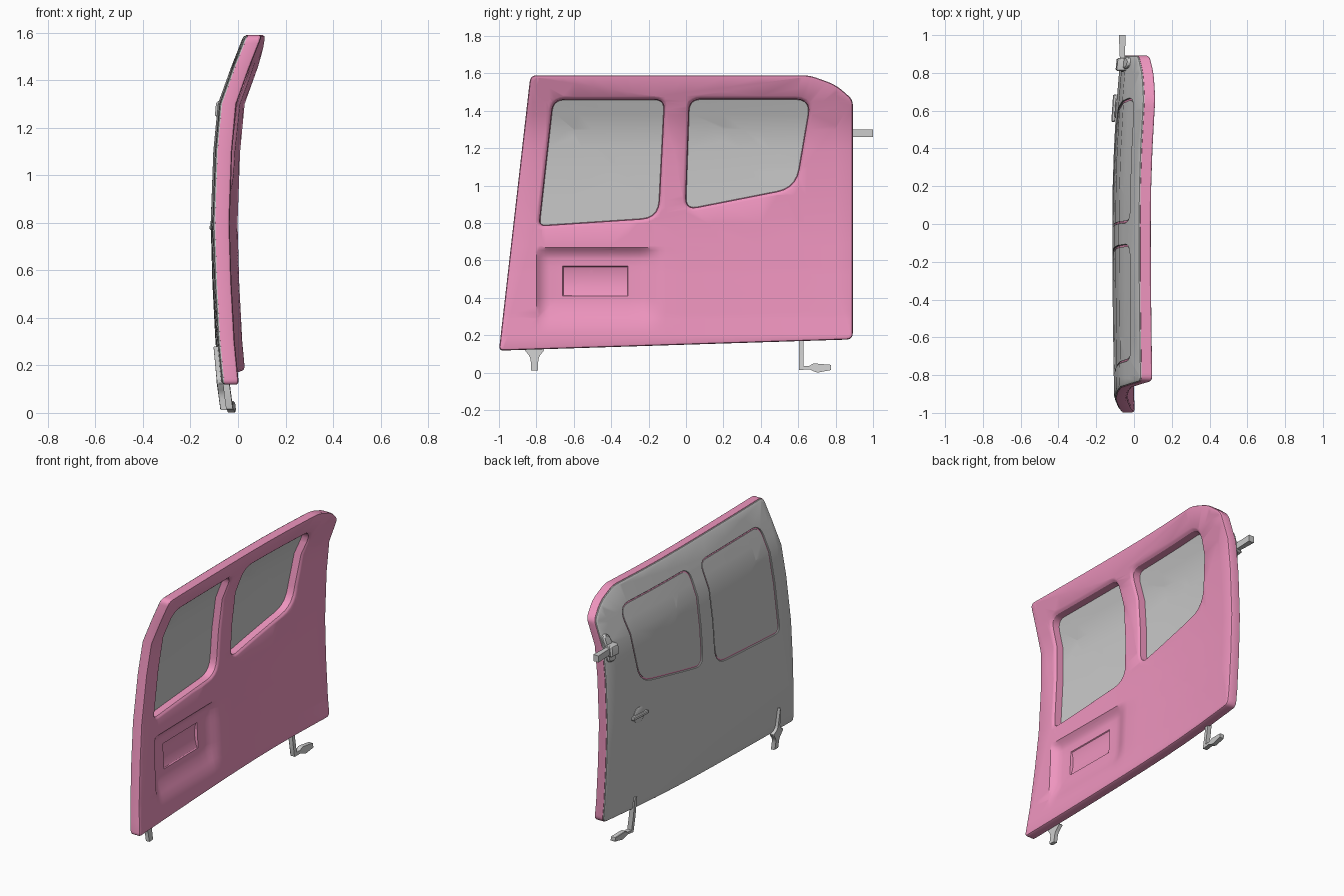
import bpy, bmesh, math
from mathutils import Vector

if "Cube" in bpy.data.objects:
    bpy.data.objects.remove(bpy.data.objects["Cube"])

PINK = bpy.data.materials.new("pink_trim")
PINK.diffuse_color = (0.86, 0.30, 0.52, 1)
PINK.use_nodes = True
PINK.node_tree.nodes["Principled BSDF"].inputs["Base Color"].default_value = PINK.diffuse_color

# Side profile of the outer surface: (z, x)
PROFILE = [(0.0, -0.062), (0.12, -0.078), (0.3, -0.095), (0.55, -0.108), (0.8, -0.115),
           (1.1, -0.104), (1.3, -0.085), (1.45, -0.031), (1.6, 0.028)]


def surface(y, z):
    x = PROFILE[-1][1]
    for (z0, x0), (z1, x1) in zip(PROFILE, PROFILE[1:]):
        if z <= z1:
            x = x0 + (x1 - x0) * (z - z0) / (z1 - z0)
            break
    return x + (0.045 * (y / 0.9) ** 2 if y > 0 else 0.012 * y * y)


def clamp(t):
    return max(0.0, min(1.0, t))


def recess(y, z):
    """Depth of the armrest recess and its concave pull cup."""
    crisp = lambda t: 1 - (1 - clamp(t)) ** 2
    soft = lambda t: clamp(t) ** 2 * (3 - 2 * clamp(t))
    d = 0.036 * crisp((0.67 - z) / 0.07) * crisp((y + 0.80) / 0.07)
    d *= soft((-0.11 - y) / 0.14) * soft((z - 0.22) / 0.17)
    if -0.658 < y < -0.312 and 0.412 < z < 0.568:
        d += 0.004 + 0.014 * (1 - ((z - 0.49) / 0.08) ** 2)
    return d


def rounded(corners, n=5):
    """Closed counter-clockwise outline from (y, z, corner length)."""
    pts = []
    for i, (y, z, r) in enumerate(corners):
        p = Vector((y, z))
        if r == 0:
            pts.append(p)
            continue
        a = p + (Vector(corners[i - 1][:2]) - p).normalized() * r
        b = p + (Vector(corners[(i + 1) % len(corners)][:2]) - p).normalized() * r
        for k in range(n + 1):
            t = k / n
            pts.append(a * (1 - t) ** 2 + p * 2 * t * (1 - t) + b * t * t)
    area = sum(pts[i - 1].cross(pts[i]) for i in range(len(pts)))
    return pts if area > 0 else pts[::-1]


def offset(pts, d):
    """Move an outline inwards by d (outwards when negative)."""
    out = []
    for i, p in enumerate(pts):
        e1 = (p - pts[i - 1]).normalized()
        e2 = (pts[(i + 1) % len(pts)] - p).normalized()
        n1, n2 = Vector((-e1.y, e1.x)), Vector((-e2.y, e2.x))
        out.append(p + (n1 + n2) * d / max(0.4, 1 + n1.dot(n2)))
    return out


def solid(name, outer, layers, holes=(), ys=(), zs=(), mat=None, pocket=None):
    """Layered slab; layers are (depth, outline inset, hole growth). Bent to the door surface."""
    bm = bmesh.new()
    caps = {0: [], len(layers) - 1: []}
    for c, pts in enumerate([outer, *holes]):
        prev = None
        for k, (u, inset, grow) in enumerate(layers):
            ring = [bm.verts.new((u, p.x, p.y)) for p in offset(pts, -grow if c else inset)]
            n = len(ring)
            edges = [bm.edges.new((ring[i], ring[(i + 1) % n])) for i in range(n)]
            if prev:
                for i in range(n):
                    j = (i + 1) % n
                    bm.faces.new((prev[i], prev[j], ring[j], ring[i]))
            if k in caps:
                caps[k] += edges
            prev = ring
    for edges in caps.values():
        bmesh.ops.triangle_fill(bm, edges=edges, use_beauty=True, use_dissolve=False)
    cuts = [((0, y, 0), (0, 1, 0)) for y in ys] + [((0, 0, z), (0, 0, 1)) for z in zs]
    for co, no in cuts:
        bmesh.ops.bisect_plane(bm, geom=bm.verts[:] + bm.edges[:] + bm.faces[:],
                               dist=1e-5, plane_co=co, plane_no=no)
    bmesh.ops.recalc_face_normals(bm, faces=bm.faces[:])
    for v in bm.verts:
        u, y, z = v.co
        if pocket and u > layers[-1][0] - 1e-4:
            u -= pocket(y, z)
        v.co.x = surface(y, z) + u
    return finish(name, bm, mat)


def finish(name, bm, mat=None):
    me = bpy.data.meshes.new(name)
    bm.to_mesh(me)
    bm.free()
    ob = bpy.data.objects.new(name, me)
    bpy.context.collection.objects.link(ob)
    if mat:
        me.materials.append(mat)
    bpy.ops.object.select_all(action='DESELECT')
    bpy.context.view_layer.objects.active = ob
    ob.select_set(True)
    bpy.ops.object.shade_smooth_by_angle()
    return ob


# Outlines in (y, z)
door = rounded([(-1, 0.118, 0.025), (0.892, 0.178, 0.035), (0.892, 1.46, 0.03), (0.80, 1.54, 0.05),
                (0.66, 1.59, 0.04), (-0.832, 1.59, 0.035)])
front_window = rounded([(-0.782, 0.788, 0.03), (-0.15, 0.83, 0.09), (-0.118, 1.458, 0.05),
                        (-0.708, 1.458, 0.06)])
rear_window = rounded([(0.0, 0.875, 0.06), (0.585, 0.99, 0.10), (0.665, 1.46, 0.08), (0.02, 1.46, 0.06)])
windows = [front_window, rear_window]

# Cutting lines that let the panels bend
Z_CUTS = sorted({p[0] for p in PROFILE[1:-1]} | {0.2, 0.4, 0.68, 0.95, 1.2, 1.38})
Y_CUTS = [-0.8 + 0.2 * i for i in range(9)]
pocket_z = [0.22 + 0.034 * i for i in range(11)] + [0.61, 0.625, 0.64, 0.655, 0.67]
pocket_z += [0.41, 0.414, 0.566, 0.57]
pocket_y = [-0.785, -0.77, -0.75, -0.73] + [-0.25 + 0.028 * i for i in range(6)]
pocket_y += [-0.66, -0.656, -0.314, -0.31, -0.5]

# Door body: inner trim, grey outer skin and glass
solid("inner_trim", door, [(0.009, 0, 0), (0.058, 0, 0.004), (0.066, 0.004, 0.012), (0.07, 0.013, 0.02)],
      windows, Y_CUTS + pocket_y, Z_CUTS + pocket_z, PINK, recess)
solid("outer_skin", door, [(0.0, 0.012, 0.014), (0.004, 0.004, 0.011), (0.012, 0.002, 0.011)],
      windows, Y_CUTS, Z_CUTS)
for nm, w in (("front_glass", front_window), ("rear_glass", rear_window)):
    solid(nm, w, [(0.006, -0.002, 0), (0.014, -0.002, 0)], (), Y_CUTS, Z_CUTS)

# Lower front guide: tapered spike with a flared middle
solid("front_lower_guide", rounded([(-0.83, 0.012, 0), (-0.79, 0.012, 0), (-0.79, 0.08, 0.02),
      (-0.755, 0.125, 0.01), (-0.795, 0.15, 0.02), (-0.805, 0.28, 0), (-0.815, 0.28, 0),
      (-0.825, 0.15, 0.02), (-0.865, 0.125, 0.01), (-0.83, 0.08, 0.02)], 3),
      [(-0.018, 0.003, 0), (-0.013, 0, 0), (0.008, 0, 0)], zs=Z_CUTS)

# Lower rear arm with its foot
solid("rear_lower_arm", rounded([(0.603, 0.014, 0.006), (0.66, 0.018, 0), (0.70, 0.0, 0.01),
      (0.775, 0.014, 0.004), (0.775, 0.042, 0.004), (0.68, 0.05, 0.01), (0.66, 0.036, 0),
      (0.627, 0.036, 0), (0.627, 0.25, 0.004), (0.603, 0.25, 0.004)], 2),
      [(-0.008, 0.002, 0), (-0.005, 0, 0), (0.022, 0, 0)], zs=Z_CUTS)

# Upper rear hinge: plate, block and arm
solid("upper_hinge_plate", rounded([(0.80, 1.20, 0.03), (0.875, 1.20, 0.03), (0.885, 1.37, 0.03),
      (0.83, 1.37, 0.03)]), [(-0.016, 0.008, 0), (-0.008, 0, 0), (0.006, 0, 0)], zs=Z_CUTS)
solid("upper_hinge_block", rounded([(0.81, 1.245, 0.01), (0.88, 1.245, 0.01), (0.88, 1.315, 0.01),
      (0.81, 1.315, 0.01)], 3), [(-0.045, 0.008, 0), (-0.036, 0, 0), (0.0, 0, 0)], zs=Z_CUTS)
bm = bmesh.new()
bmesh.ops.create_cube(bm, size=1)
for v in bm.verts:
    tip = v.co.y > 0
    v.co = Vector((-0.062 + v.co.x * (0.036 if tip else 0.024), 1.0 if tip else 0.85, 1.28 + v.co.z * 0.042))
finish("upper_hinge_arm", bm)

# Outside door handle: round cup with a lever
cup = [Vector((0.61 + 0.05 * math.cos(a), 0.78 + 0.05 * math.sin(a)))
       for a in (math.tau * i / 24 for i in range(24))]
solid("handle_cup", cup, [(-0.007, 0.008, 0), (-0.003, 0, 0), (0.006, 0, 0)])
solid("handle_lever", rounded([(0.54, 0.77, 0.01), (0.685, 0.768, 0.01), (0.685, 0.792, 0.01),
      (0.54, 0.79, 0.01)], 3), [(-0.022, 0.004, 0), (-0.017, 0, 0), (-0.004, 0, 0)])
